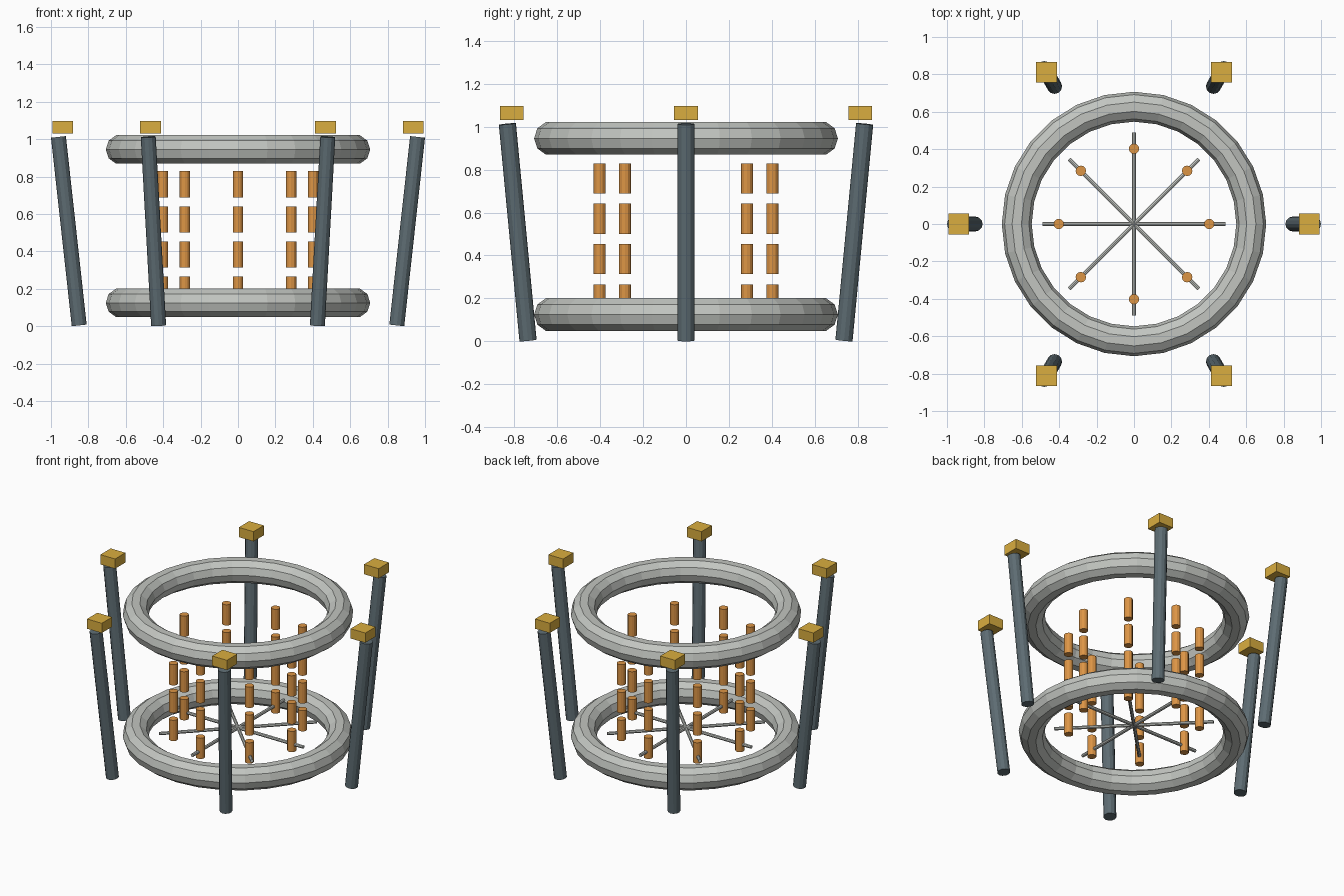
import bpy
from math import sin, cos, pi, tau
from mathutils import Vector

if "Cube" in bpy.data.objects:
    bpy.data.objects.remove(bpy.data.objects["Cube"])


def material(name, color):
    mat = bpy.data.materials.new(name)
    mat.diffuse_color = (*color, 1)
    mat.use_nodes = True
    mat.node_tree.nodes["Principled BSDF"].inputs["Base Color"].default_value = mat.diffuse_color
    return mat


slate = material("slate", (0.11, 0.15, 0.17))
orange = material("orange", (0.72, 0.30, 0.06))
gold = material("gold", (0.70, 0.42, 0.05))
silver = material("silver", (0.54, 0.56, 0.53))


def finish(name, mat):
    obj = bpy.context.object
    obj.name = name
    obj.data.materials.append(mat)
    return obj


def rod(name, start, end, radius, sides, mat):
    """Cylinder between two points."""
    a, b = Vector(start), Vector(end)
    bpy.ops.mesh.primitive_cylinder_add(
        vertices=sides, radius=radius, depth=(b - a).length, location=(a + b) / 2,
        rotation=(b - a).to_track_quat('Z', 'Y').to_euler())
    return finish(name, mat)


def polar(r, angle, z):
    return (r * cos(angle), r * sin(angle), z)


# Lower and upper rings
for name, z in (("lower_ring", 0.125), ("upper_ring", 0.945)):
    bpy.ops.mesh.primitive_torus_add(
        major_segments=28, minor_segments=10, major_radius=0.627,
        minor_radius=0.08, location=(0, 0, z))
    finish(name, silver)

# Six outward-leaning posts with square caps
for i in range(6):
    a = i * tau / 6
    post = rod(f"post_{i + 1}", polar(0.849, a, 0.0045), polar(0.96, a, 1.012),
               0.04, 12, slate)
    bpy.ops.mesh.primitive_cube_add(size=1, location=polar(0.936, a, 1.063))
    cap = finish(f"post_cap_{i + 1}", gold)
    cap.scale = (0.11, 0.11, 0.066)

# Crossed spokes inside the lower ring
for i in range(4):
    a = i * pi / 4
    rod(f"spoke_{i + 1}", polar(-0.49, a, 0.17), polar(0.49, a, 0.17), 0.011, 8, silver)

# Eight columns of four floating pegs
for i in range(8):
    for j in range(4):
        a, z = i * tau / 8, 0.195 + j * 0.188
        rod(f"peg_{i + 1}_{j + 1}", polar(0.402, a, z - 0.07), polar(0.402, a, z + 0.07),
            0.028, 12, orange)
